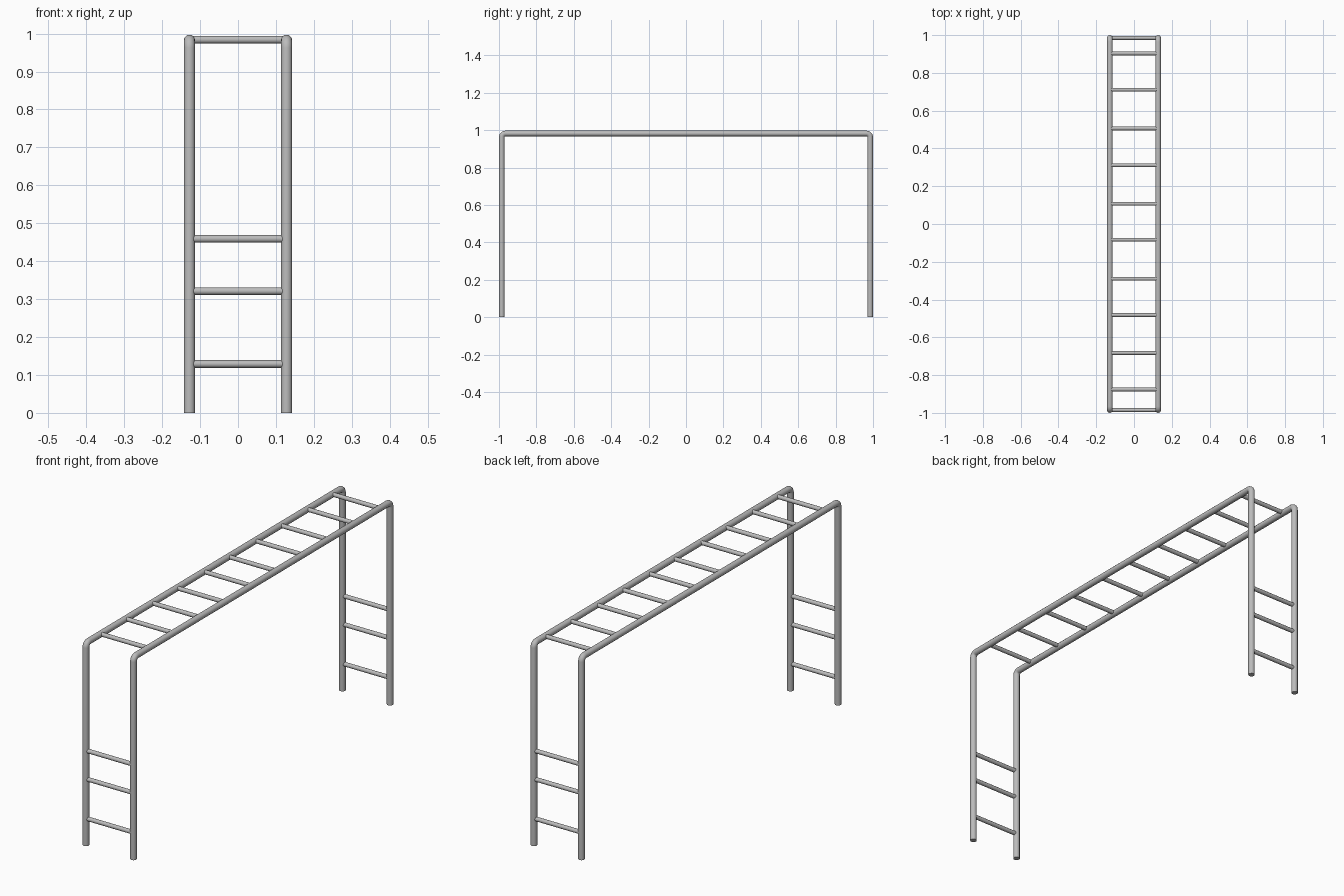
import bpy
import math
from mathutils import Vector

cube = bpy.data.objects.get("Cube")
if cube:
    bpy.data.objects.remove(cube, do_unlink=True)

RAIL_X, RAIL_R = 0.128, 0.015
RUNG_R, RUNG_HALF = 0.0102, 0.118
END_Y, TOP_Z = 0.985, 0.982
BEND = 0.02

# Painted steel
steel = bpy.data.materials.new("grey steel")
steel.use_nodes = True
colour = (0.5, 0.5, 0.5, 1.0)
steel.diffuse_color = colour
steel.node_tree.nodes["Principled BSDF"].inputs["Base Color"].default_value = colour


def tube(name, points, radius):
    """Sweep a round, capped tube along a path and turn it into a smooth mesh."""
    curve = bpy.data.curves.new(name, "CURVE")
    curve.dimensions = "3D"
    curve.bevel_depth = radius
    curve.bevel_resolution = 4
    curve.use_fill_caps = True
    spline = curve.splines.new("POLY")
    spline.points.add(len(points) - 1)
    for p, co in zip(spline.points, points):
        p.co = (*co, 1.0)
    obj = bpy.data.objects.new(name, curve)
    bpy.context.collection.objects.link(obj)
    bpy.ops.object.select_all(action="DESELECT")
    obj.select_set(True)
    bpy.context.view_layer.objects.active = obj
    bpy.ops.object.convert(target="MESH")
    obj = bpy.context.object
    obj.data.materials.clear()
    obj.data.materials.append(steel)
    bpy.ops.object.shade_smooth_by_angle(angle=math.radians(40))
    return obj


def rail_path(x):
    """Upside-down U with tight rounded corners."""
    path = [Vector((x, -END_Y, 0))]
    for side, start in ((-1, 180), (1, 90)):
        for i in range(7):
            a = math.radians(start - 15 * i)
            path.append(Vector((x, side * (END_Y - BEND) + BEND * math.cos(a),
                                TOP_Z - BEND + BEND * math.sin(a))))
    path.append(Vector((x, END_Y, 0)))
    return path


def rung(name, y, z):
    tube(name, [(-RUNG_HALF, y, z), (RUNG_HALF, y, z)], RUNG_R)


# Two bent side rails
for side, x in (("left", RAIL_X), ("right", -RAIL_X)):
    tube(f"{side}_rail", rail_path(x), RAIL_R)

# Overhead rungs
overhead = (-0.876, -0.683, -0.482, -0.29, -0.083, 0.107, 0.311, 0.506, 0.711, 0.903)
for i, y in enumerate(overhead):
    rung(f"overhead_rung_{i + 1}", y, TOP_Z + 0.002)

# Climbing rungs at both ends
for end, y in (("front", -END_Y), ("back", END_Y)):
    for i, z in enumerate((0.129, 0.321, 0.459)):
        rung(f"{end}_climbing_rung_{i + 1}", y, z)
